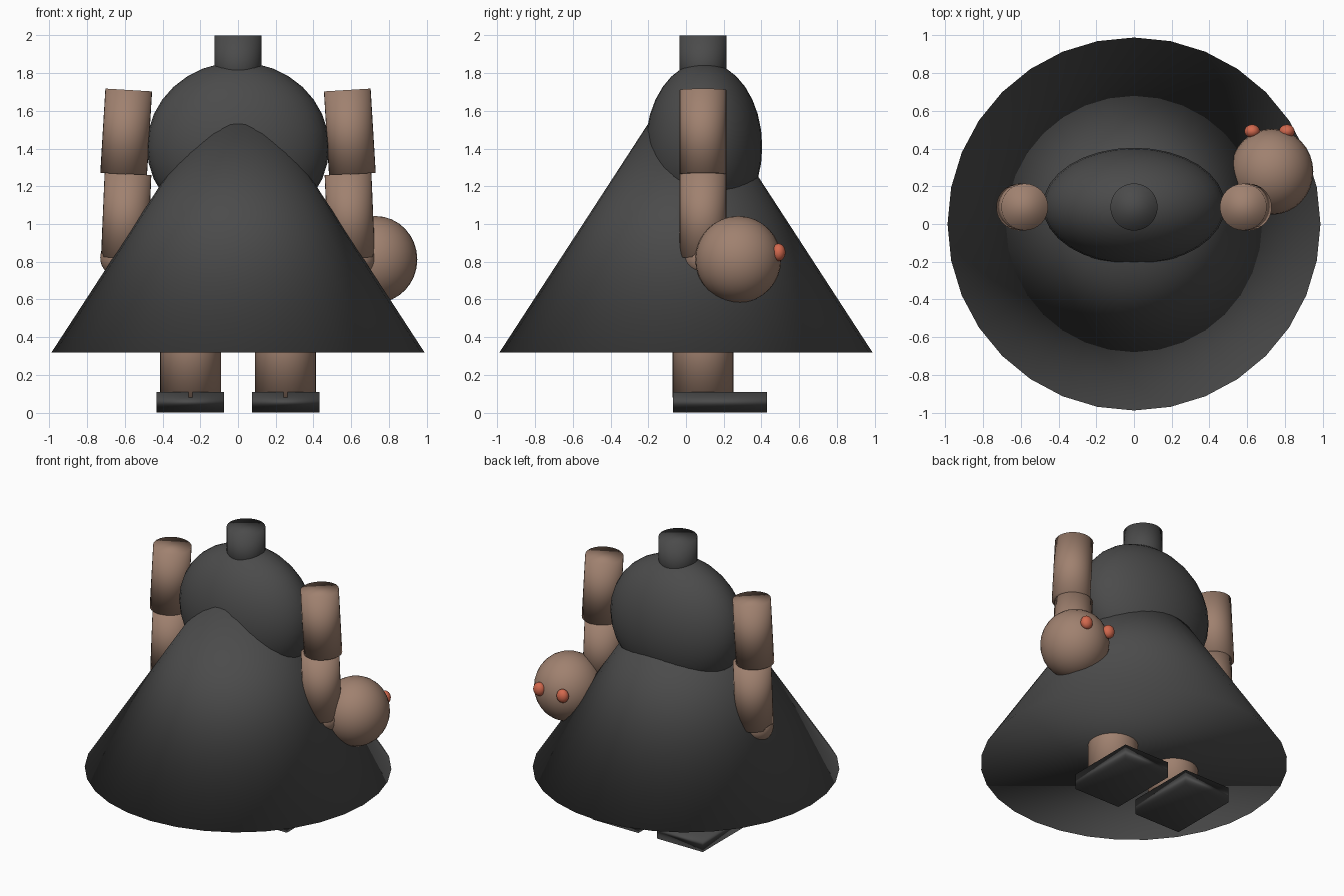
import bpy
from mathutils import Vector

if "Cube" in bpy.data.objects:
    bpy.data.objects.remove(bpy.data.objects["Cube"])


def material(name, rgb):
    m = bpy.data.materials.new(name)
    m.diffuse_color = (*rgb, 1)
    m.use_nodes = True
    m.node_tree.nodes["Principled BSDF"].inputs["Base Color"].default_value = m.diffuse_color
    return m


CHARCOAL = material("charcoal", (0.07, 0.07, 0.07))
TAN = material("tan", (0.35, 0.22, 0.16))
RED = material("coral red", (0.65, 0.14, 0.075))


def finish(name, mat):
    ob = bpy.context.object
    ob.name = name
    ob.data.materials.append(mat)
    bpy.ops.object.shade_smooth()
    return ob


def ball(name, loc, radii, mat):
    bpy.ops.mesh.primitive_uv_sphere_add(segments=32, ring_count=16, radius=1, location=loc)
    ob = finish(name, mat)
    ob.scale = radii
    return ob


def rod(name, a, b, r, mat):
    """Capped cylinder between two points."""
    a, b = Vector(a), Vector(b)
    d = b - a
    bpy.ops.mesh.primitive_cylinder_add(vertices=32, radius=r, depth=d.length, location=(a + b) / 2)
    ob = finish(name, mat)
    ob.rotation_euler = Vector((0, 0, 1)).rotation_difference(d).to_euler()
    return ob


Y = 0.09  # depth of the body axis

# Wide closed skirt, smooth right over the rim
bpy.ops.mesh.primitive_cone_add(vertices=32, radius1=0.988, radius2=0, depth=1.52,
                                location=(0, 0, 1.08))
finish("skirt", CHARCOAL)

# Torso and neck
ball("torso", (0, 0.095, 1.41), (0.483, 0.309, 0.448), CHARCOAL)
rod("neck", (0, Y, 1.7), (0, Y, 2.0), 0.125, CHARCOAL)

# Limbs, one set per side
for s, side in ((-1, "left"), (1, "right")):
    rod(side + "_upper_arm", (s * 0.606, Y, 1.264), (s * 0.579, Y, 1.710), 0.124, TAN)
    rod(side + "_forearm", (s * 0.602, Y, 0.82), (s * 0.583, Y, 1.265), 0.124, TAN)
    ball(side + "_hand", (s * 0.63, Y, 0.82), (0.1, 0.1, 0.1), TAN)
    rod(side + "_leg", (s * 0.252, Y, 0.08), (s * 0.252, Y, 0.6), 0.161, TAN)
    bpy.ops.mesh.primitive_cube_add(size=1, location=(s * 0.253, 0.18, 0.055))
    foot = finish(side + "_foot", CHARCOAL)
    foot.scale = (0.36, 0.50, 0.11)

# Round head carried at the right hand, with two eyes
ball("held_head", (0.73, 0.277, 0.812), (0.22, 0.228, 0.23), TAN)
for x, name in ((0.626, "inner_eye"), (0.81, "outer_eye")):
    ball(name, (x, 0.491, 0.85), (0.041, 0.036, 0.046), RED)
